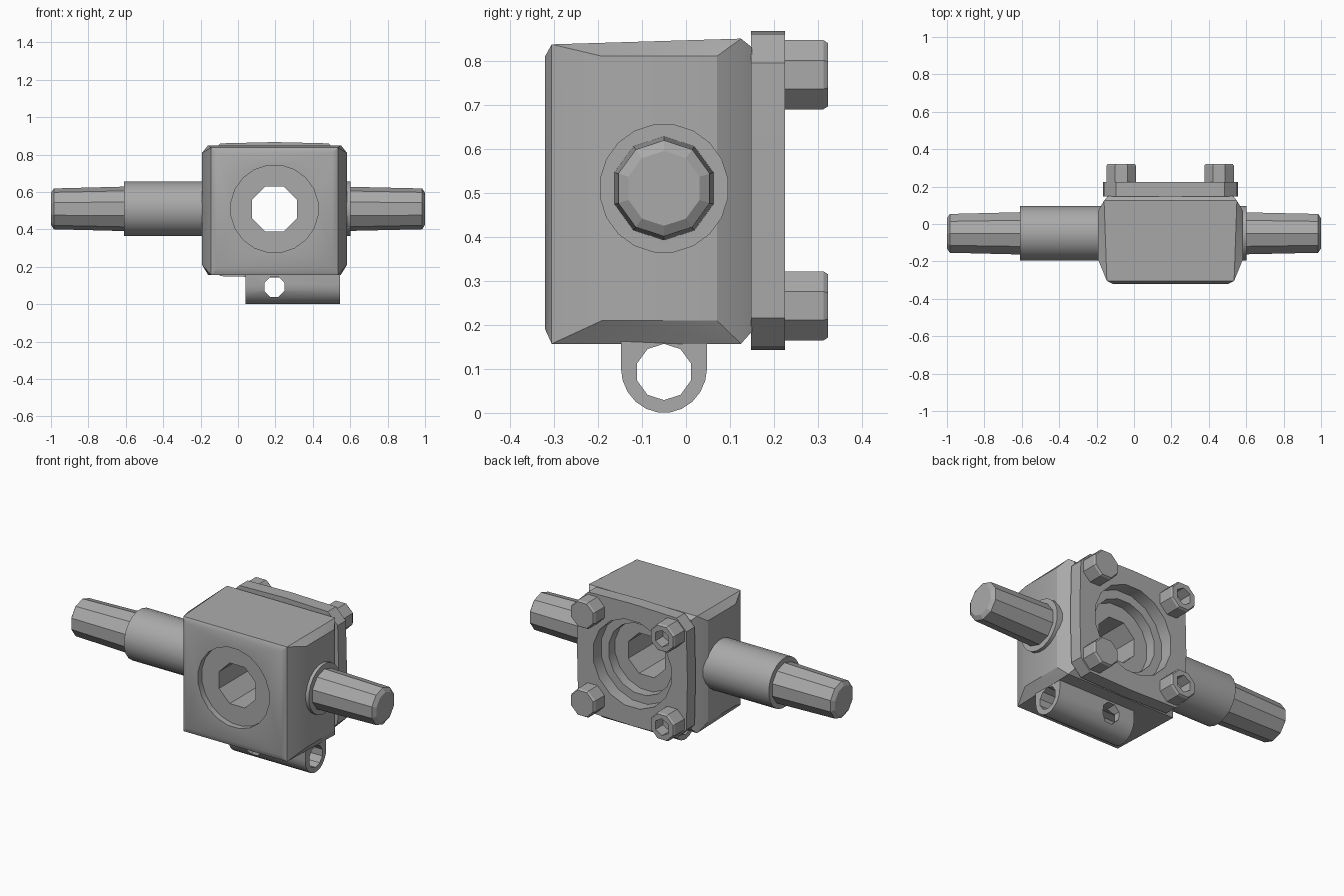
import bpy, bmesh, math
from mathutils import Vector, Matrix

old = bpy.data.objects.get("Cube")
if old:
    bpy.data.objects.remove(old, do_unlink=True)

steel = bpy.data.materials.new("grey steel")
steel.use_nodes = True
steel.diffuse_color = (0.4, 0.4, 0.4, 1)
steel.node_tree.nodes["Principled BSDF"].inputs["Base Color"].default_value = (0.4, 0.4, 0.4, 1)

CX, SY, CZ = 0.195, -0.05, 0.51   # bore centre x, shaft centre y, shared height


def finish(name, bm):
    bmesh.ops.recalc_face_normals(bm, faces=bm.faces)
    mesh = bpy.data.meshes.new(name)
    bm.to_mesh(mesh)
    bm.free()
    mesh.materials.append(steel)
    ob = bpy.data.objects.new(name, mesh)
    bpy.context.collection.objects.link(ob)
    return ob


def lathe(name, axis, centre, profile, sides, turn=0.5):
    """Closed solid of revolution; profile holds (position on axis, radius)."""
    bm = bmesh.new()
    rings = []
    for pos, r in profile:
        ring = []
        for i in range(sides):
            a = 2 * math.pi * (i + turn) / sides
            u, v = r * math.cos(a), r * math.sin(a)
            p = (pos, u, v) if axis == "x" else (u, pos, v)
            ring.append(bm.verts.new(Vector(p) + Vector(centre)))
        rings.append(ring)
    for a, b in zip(rings, rings[1:]):
        for i in range(sides):
            j = (i + 1) % sides
            bm.faces.new((a[i], a[j], b[j], b[i]))
    bm.faces.new(rings[0])
    bm.faces.new(rings[-1])
    return finish(name, bm)


def hull(name, points):
    bm = bmesh.new()
    for p in points:
        bm.verts.new(p)
    bmesh.ops.convex_hull(bm, input=bm.verts)
    bmesh.ops.dissolve_limit(bm, angle_limit=0.02, verts=bm.verts, edges=bm.edges)
    return finish(name, bm)


def cut(ob, cutter):
    mod = ob.modifiers.new("cut", "BOOLEAN")
    mod.operation, mod.solver, mod.object = "DIFFERENCE", "EXACT", cutter
    bpy.context.view_layer.objects.active = ob
    bpy.ops.object.modifier_apply(modifier=mod.name)
    bpy.data.objects.remove(cutter, do_unlink=True)


def smooth(*obs):
    bpy.ops.object.select_all(action="DESELECT")
    for ob in obs:
        ob.select_set(True)
    bpy.context.view_layer.objects.active = obs[0]
    bpy.ops.object.shade_smooth_by_angle(angle=math.radians(30))


def rect(y, half_x, low, high):
    return [(CX + s * half_x, y, z) for s in (-1, 1) for z in (low, high)]


# Housing: box with chamfered front and back rims and bulging flanks
body = hull("housing", rect(-0.32, 0.31, 0.19, 0.81) + rect(-0.305, 0.34, 0.157, 0.837)
            + rect(-0.19, 0.387, 0.21, 0.81) + rect(0.07, 0.387, 0.21, 0.81)
            + rect(0.125, 0.355, 0.157, 0.85) + rect(0.15, 0.335, 0.185, 0.83))
cut(body, lathe("front_recess", "y", (CX, 0, CZ), [(-0.5, 0.235), (-0.285, 0.235)], 20))
cut(body, lathe("back_recess", "y", (CX, 0, CZ), [(0.09, 0.21), (0.5, 0.21)], 16))
cut(body, lathe("bore", "y", (CX, 0, CZ), [(-0.5, 0.13), (0.5, 0.13)], 8))

# Cover plate with clipped corners and a slight outward bow
outline = []
for q in range(4):
    for u, v in ((0.355, -0.29), (0.362, 0), (0.355, 0.29)):
        p = Matrix.Rotation(q * math.pi / 2, 2) @ Vector((u, v))
        outline.append((CX + p.x, p.y + 0.505))
plate = hull("cover_plate", [(x, y, z) for x, z in outline for y in (0.148, 0.225)])
cut(plate, lathe("plate_opening", "y", (CX, 0, CZ), [(0, 0.26), (0.5, 0.26)], 16))

# Corner bolts; the right pair has open sockets
for x, side in ((0.455, "left"), (-0.068, "right")):
    for z, level in ((0.768, "upper"), (0.243, "lower")):
        bolt = lathe(f"{level}_{side}_bolt", "y", (x, 0, z),
                     [(0.2, 0.085), (0.312, 0.085), (0.322, 0.078)], 8)
        if side == "right":
            cut(bolt, lathe("socket", "y", (x, 0, z), [(0.25, 0.05), (0.5, 0.05)], 6))

# Shafts: long stepped one on the right, short one with a collar on the left
axis = (0, SY, CZ)
sleeve = lathe("right_shaft_sleeve", "x", axis, [(-0.61, 0.147), (-0.15, 0.147)], 20)
lathe("right_shaft_end", "x", axis,
      [(-1, 0.085), (-0.985, 0.109), (-0.6, 0.119)], 10)
collar = lathe("left_shaft_collar", "x", axis, [(0.53, 0.147), (0.602, 0.147)], 20)
lathe("left_shaft_end", "x", axis,
      [(0.55, 0.119), (0.985, 0.109), (1, 0.085)], 10)

# Hinge lug below, drilled lengthwise and across
low = [(SY + 0.098 * math.cos(a), 0.103 + 0.103 * math.sin(a))
       for a in [-math.pi * (i / 11) for i in range(12)]]
low += [(SY + s * 0.098, 0.19) for s in (-1, 1)]
lug = hull("hinge_lug", [(x, y, z) for y, z in low for x in (0.04, 0.545)])
cut(lug, lathe("pin_hole", "x", (0, SY, 0.093), [(-0.5, 0.064), (1, 0.064)], 10))
cut(lug, lathe("cross_hole", "y", (CX, 0, 0.093), [(-0.5, 0.058), (0.5, 0.058)], 8))

smooth(body, plate, sleeve, collar, lug)
